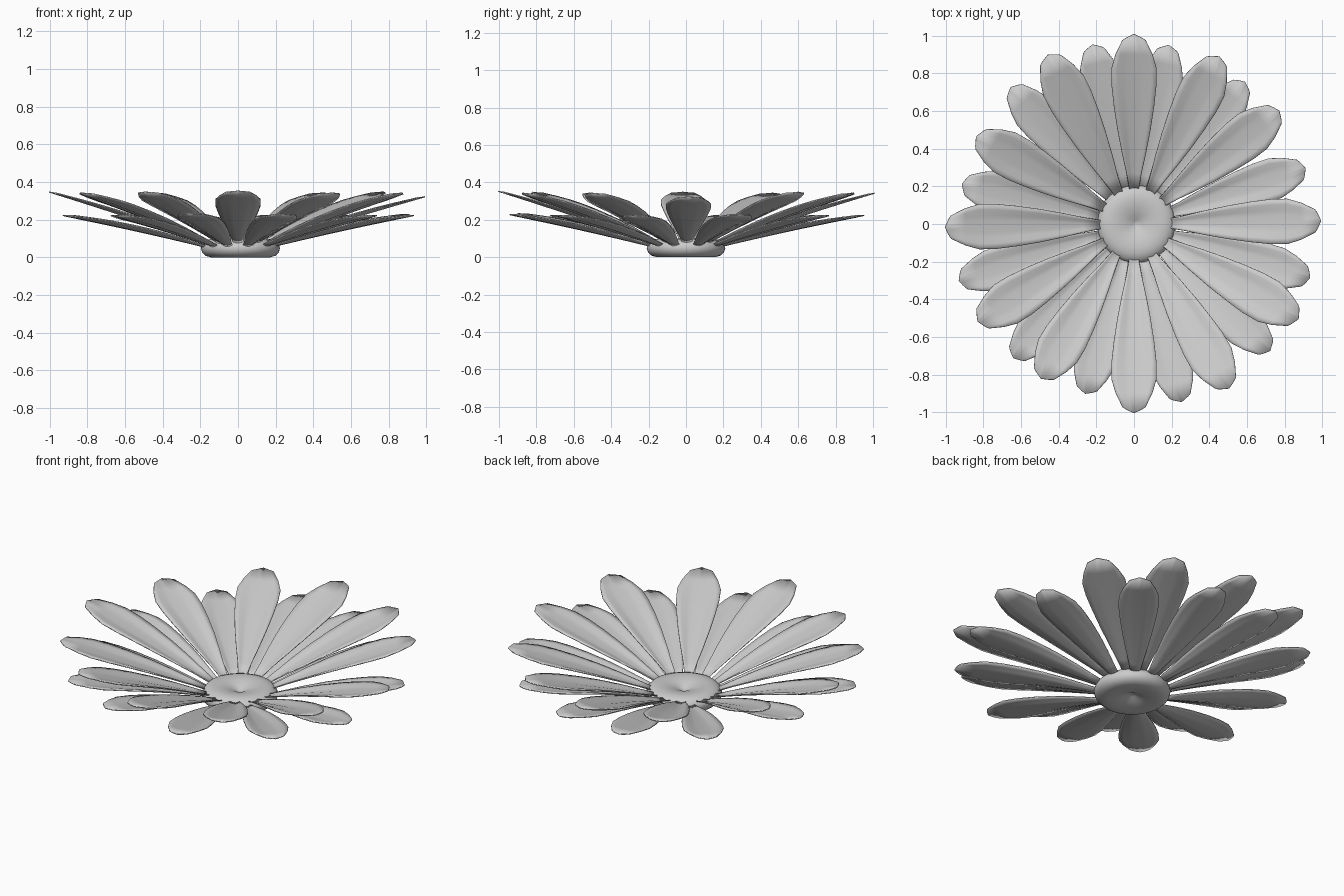
import bpy, bmesh, math

if "Cube" in bpy.data.objects:
    bpy.data.objects.remove(bpy.data.objects["Cube"])

# Petal outline: (fraction along length, half width)
OUTLINE = [(0, .022), (.12, .04), (.25, .064), (.4, .088), (.55, .107),
           (.68, .119), (.79, .12), (.88, .098), (.97, .062)]
COLS = 8

def finish(name, bm, angle=40):
    bmesh.ops.recalc_face_normals(bm, faces=bm.faces)
    me = bpy.data.meshes.new(name)
    bm.to_mesh(me)
    bm.free()
    ob = bpy.data.objects.new(name, me)
    bpy.context.collection.objects.link(ob)
    bpy.ops.object.select_all(action='DESELECT')
    ob.select_set(True)
    bpy.context.view_layer.objects.active = ob
    bpy.ops.object.shade_smooth_by_angle(angle=math.radians(angle))
    return ob

def petal(bm, deg, length, z0, z1, width):
    """One gently troughed petal running outward from the disc."""
    a = math.radians(deg)
    r0 = .17
    rows = []
    for i, (t, hw) in enumerate(OUTLINE):
        row = []
        for j in range(COLS + 1):
            u = j / COLS * 2 - 1
            s = t
            if i == len(OUTLINE) - 1:      # blunt pointed tip
                s += .04 * (1 - abs(u)) ** .8
            r = r0 + (length - r0) * s
            x = u * hw * width
            cup = .022 * u * u * math.sin(math.pi * min(1, .1 + s * .85))
            ripple = .003 * math.cos(u * 3 * math.pi) * math.sin(math.pi * min(s, 1))
            z = z0 + (z1 - z0) * s + .012 * math.sin(math.pi * s) * .5 + cup + ripple
            row.append(bm.verts.new((r * math.cos(a) - x * math.sin(a),
                                     r * math.sin(a) + x * math.cos(a), z)))
        rows.append(row)
    for lo, hi in zip(rows, rows[1:]):
        for j in range(COLS):
            bm.faces.new((lo[j], hi[j], hi[j + 1], lo[j + 1]))

def ring(name, specs, z0, z1, width):
    bm = bmesh.new()
    for deg, length, dz in specs:
        petal(bm, deg, length, z0, z1 + dz, width)
    ob = finish(name, bm)
    m = ob.modifiers.new("thickness", 'SOLIDIFY')
    m.thickness = .006
    m.offset = 0
    return ob

# Upper and lower petal rings: (angle, tip radius, tip height change)
upper = [(90, 1, 0), (63, .99, 0), (38, .97, .005), (1, .985, -.02), (-30, 1, 0),
         (-60, 1, 0), (-90, .995, .01), (-121, .95, .005), (-148, .97, 0),
         (-179, .995, .005), (151, .95, 0), (117, 1, 0)]
lower = [(18, .95, .005), (-17, .97, 0), (-43, .98, 0), (-75, .97, .005),
         (-106, .93, .01), (-132, .95, 0), (-162, .97, 0), (167, .93, 0),
         (132, .97, 0), (103, .97, 0), (79, .96, 0), (52, .95, 0)]
ring("upper_petals", upper, .07, .34, 1.0)
ring("lower_petals", lower, .052, .222, .92)

# Dimpled central disc, revolved from a profile
profile = [(0, .035), (.02, .028), (.05, .014), (.09, .004), (.13, 0), (.16, .001),
           (.185, .009), (.203, .026), (.21, .048), (.204, .07), (.187, .087),
           (.16, .097), (.13, .1), (.09, .095), (.05, .083), (.02, .068), (0, .06)]
bm = bmesh.new()
vs = [bm.verts.new((r, 0, z)) for r, z in profile]
es = [bm.edges.new(p) for p in zip(vs, vs[1:])]
bmesh.ops.spin(bm, geom=vs + es, cent=(0, 0, 0), axis=(0, 0, 1),
               angle=math.tau, steps=48)
bmesh.ops.remove_doubles(bm, verts=bm.verts, dist=.0005)
disc = finish("centre_disc", bm, 60)
disc.location = (.013, 0, 0)
